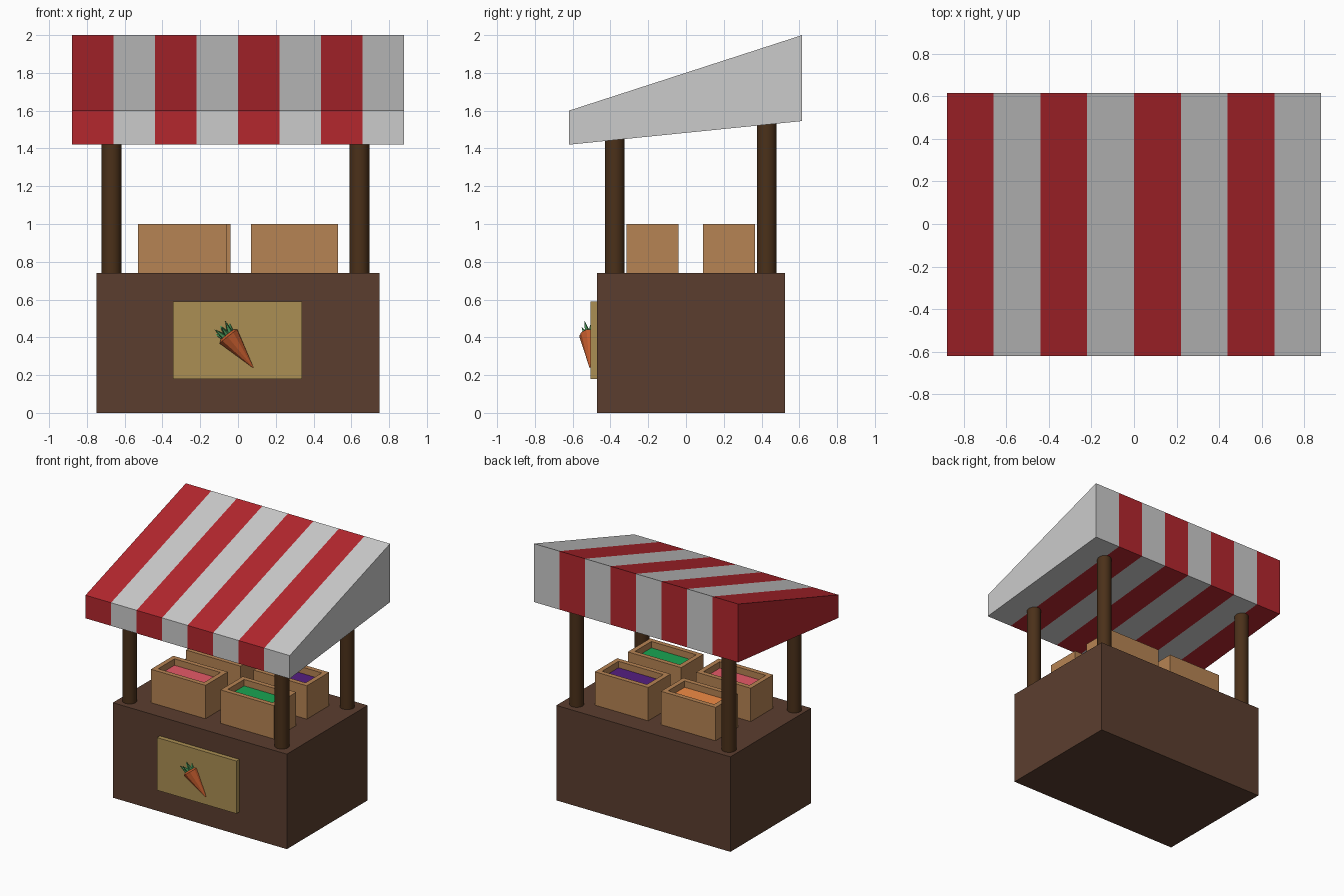
import bpy, bmesh, math
from mathutils import Vector

if "Cube" in bpy.data.objects:
    bpy.data.objects.remove(bpy.data.objects["Cube"])


def mat(name, rgb):
    m = bpy.data.materials.new(name)
    m.diffuse_color = (*rgb, 1)
    m.use_nodes = True
    m.node_tree.nodes["Principled BSDF"].inputs["Base Color"].default_value = m.diffuse_color
    return m


DARK = mat("dark_wood", (.105, .048, .028))
POST = mat("post_wood", (.07, .03, .01))
CRATE = mat("crate_wood", (.47, .23, .087))
BOARD = mat("board", (.41, .275, .087))
RED = mat("red_cloth", (.456, .02, .027))
PALE = mat("pale_cloth", (.8, .8, .8))
CARROT = mat("carrot_orange", (.54, .105, .026))
LEAF = mat("leaf_green", (.063, .275, .089))


def finish(name, bm, *mats):
    bmesh.ops.recalc_face_normals(bm, faces=bm.faces[:])
    me = bpy.data.meshes.new(name)
    bm.to_mesh(me)
    bm.free()
    ob = bpy.data.objects.new(name, me)
    bpy.context.collection.objects.link(ob)
    for m in mats:
        me.materials.append(m)
    return ob


def box_bm(lo, hi):
    bm = bmesh.new()
    bmesh.ops.create_cube(bm, size=1)
    for v in bm.verts:
        v.co = Vector([(a + b) / 2 + c * (b - a) for a, b, c in zip(lo, hi, v.co)])
    return bm


def cone(name, a, b, r1, r2, sides, m, smooth=False):
    a, b = Vector(a), Vector(b)
    bm = bmesh.new()
    bmesh.ops.create_cone(bm, cap_ends=True, segments=sides, radius1=r1,
                          radius2=r2, depth=(b - a).length)
    rot = Vector((0, 0, 1)).rotation_difference(b - a)
    for v in bm.verts:
        v.co = rot @ v.co + (a + b) / 2
    if smooth:
        for f in bm.faces:
            f.smooth = len(f.verts) == 4
        for e in bm.edges:
            e.smooth = all(f.smooth for f in e.link_faces)
    return finish(name, bm, m)


# Counter and sign board
finish("counter", box_bm((-.75, -.47, 0), (.75, .525, .74)), DARK)
finish("sign_board", box_bm((-.345, -.505, .18), (.34, -.47, .59)), BOARD)

# Posts
for side, x in (("left", -.67), ("right", .643)):
    for end, y, top in (("front", -.377, 1.46), ("back", .427, 1.54)):
        cone(f"{end}_{side}_post", (x, y, .74), (x, y, top), .052, .052, 32, POST, True)

# Striped canopy: one profile repeated along x
profile = [(-.62, 1.42), (-.62, 1.6), (.615, 2.0), (.615, 1.545)]
bm = bmesh.new()
rings = [[bm.verts.new((-.88 + .22 * i, y, z)) for y, z in profile] for i in range(9)]
for i in range(8):
    for k in range(4):
        n = (k + 1) % 4
        f = bm.faces.new((rings[i][k], rings[i][n], rings[i + 1][n], rings[i + 1][k]))
        f.material_index = i % 2
bm.faces.new(rings[0]).material_index = 0
bm.faces.new(rings[8]).material_index = 1
finish("canopy", bm, RED, PALE)

# Crates: recessed top with coloured produce
for name, x0, x1, y0, y1, rgb in (
        ("front_left", -.53, -.06, -.315, -.04, (.79, .102, .14)),
        ("front_right", .07, .53, -.315, -.04, (.01, .376, .084)),
        ("back_left", -.51, -.04, .09, .365, (.87, .26, .06)),
        ("back_right", .07, .53, .09, .365, (.09, .013, .22))):
    bm = box_bm((x0, y0, .74), (x1, y1, 1.0))
    bm.normal_update()
    top = max(bm.faces, key=lambda f: f.calc_center_median().z)
    bmesh.ops.inset_region(bm, faces=[top], thickness=.052)
    floor = bmesh.ops.extrude_discrete_faces(bm, faces=[top])["faces"][0]
    bmesh.ops.translate(bm, verts=floor.verts[:], vec=(0, 0, -.05))
    floor.material_index = 1
    finish(name + "_crate", bm, CRATE, mat(name + "_produce", rgb))

# Carrot emblem, half sunk into the board
crown, tip = Vector((-.05, -.503, .405)), Vector((.08, -.509, .24))
axis = (crown - tip).normalized()
cone("carrot_root", crown, tip, .062, .002, 10, CARROT)
cone("carrot_shoulder", crown, crown + axis * .012, .062, .045, 10, CARROT)

# Carrot leaves: fan of spikes around the axis
across = axis.cross(Vector((0, 1, 0))).normalized()
for i in range(8):
    t = 2 * math.pi * i / 8
    out = across * math.cos(t) + Vector((0, 1, 0)) * math.sin(t)
    base = crown + axis * .008 + out * .026
    end = crown + axis * (.065 + .012 * (i % 2)) + out * .052
    cone(f"carrot_leaf_{i + 1}", base, end, .017, 0, 5, LEAF)
cone("carrot_leaf_middle", crown, crown + axis * .085, .026, 0, 5, LEAF)
